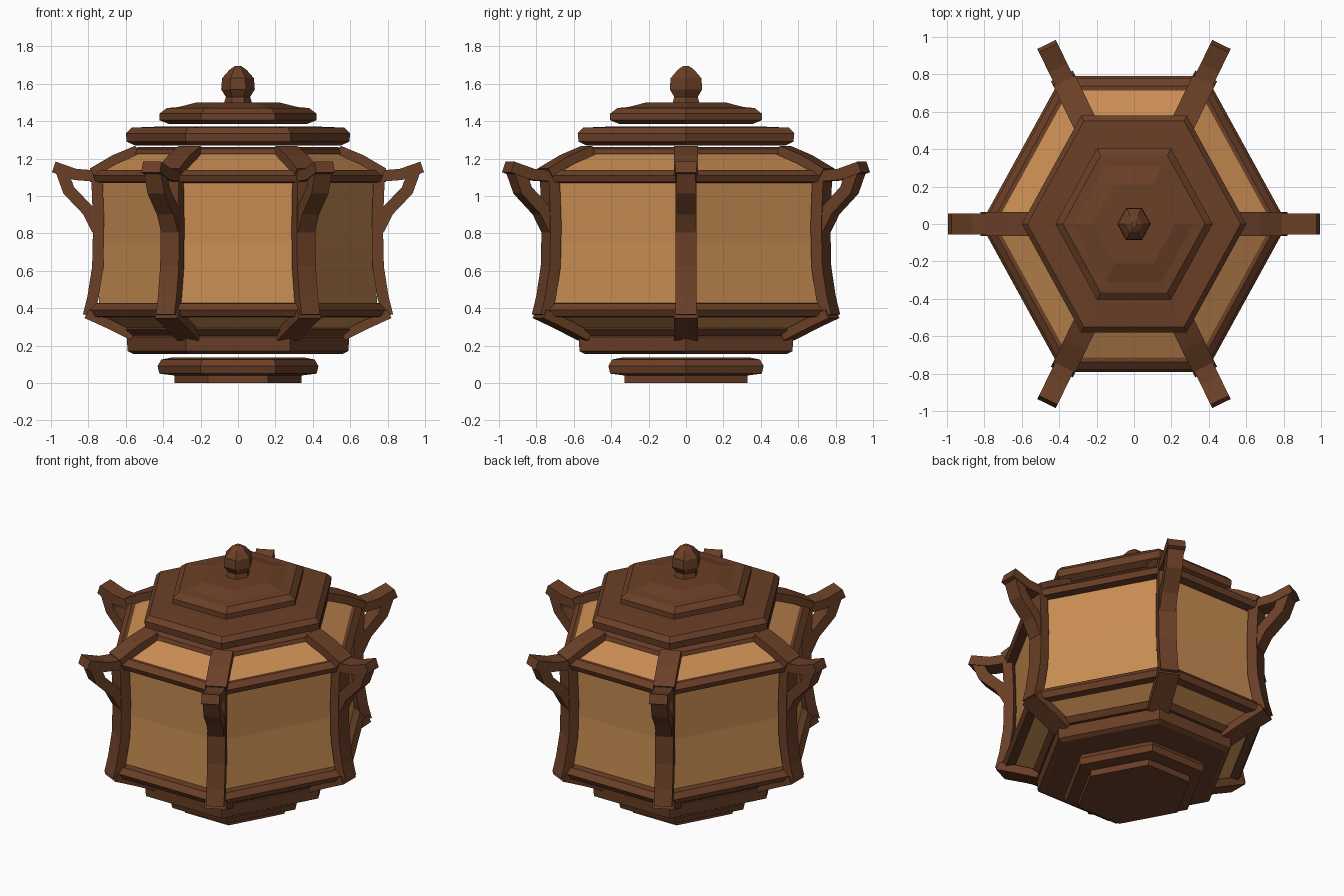
import bpy, bmesh
from mathutils import Vector

if "Cube" in bpy.data.objects:
    bpy.data.objects.remove(bpy.data.objects["Cube"], do_unlink=True)


def material(name, rgb):
    m = bpy.data.materials.new(name)
    m.use_nodes = True
    m.diffuse_color = (*rgb, 1)
    shader = m.node_tree.nodes["Principled BSDF"]
    shader.inputs["Base Color"].default_value = (*rgb, 1)
    shader.inputs["Roughness"].default_value = 0.8
    return m


WOOD = material("dark brown wood", (0.145, 0.05, 0.02))
PAPER = material("warm tan panel", (0.58, 0.265, 0.085))

# Directions of the six corners, slightly stretched front to back
CORNERS = [Vector(c) for c in ((1, 0), (0.47, 0.965), (-0.47, 0.965),
                               (-1, 0), (-0.47, -0.965), (0.47, -0.965))]


def finish(name, bm, mat):
    bmesh.ops.recalc_face_normals(bm, faces=bm.faces)
    mesh = bpy.data.meshes.new(name)
    bm.to_mesh(mesh)
    bm.free()
    mesh.materials.append(mat)
    obj = bpy.data.objects.new(name, mesh)
    bpy.context.collection.objects.link(obj)
    return obj


def hexagon(name, profile, mat, ring=False):
    """Sweep an (r, z) profile round the six corners; a ring is a closed loop."""
    bm = bmesh.new()
    loops = [[bm.verts.new((d.x * r, d.y * r, z)) for d in CORNERS] for r, z in profile]
    pairs = list(zip(loops, loops[1:]))
    if ring:
        pairs.append((loops[-1], loops[0]))
    else:
        bm.faces.new(loops[0])
        bm.faces.new(loops[-1])
    for a, b in pairs:
        for i in range(6):
            j = (i + 1) % 6
            bm.faces.new((a[i], a[j], b[j], b[i]))
    return finish(name, bm, mat)


def bars(name, path, thick, half):
    """Sweep a rectangular bar along an (r, z) path at every corner."""
    pts = [Vector(p) for p in path]
    bm = bmesh.new()
    for d in CORNERS:
        side = Vector((-d.y, d.x)).normalized() * half
        sections = []
        for i, p in enumerate(pts):
            before = (p - pts[i - 1]).normalized() if i else None
            after = (pts[i + 1] - p).normalized() if i < len(pts) - 1 else None
            before, after = before or after, after or before
            along = (before + after).normalized()
            n = Vector((along.y, -along.x)) * (thick / 2 / max(along.dot(after), 0.5))
            quad = []
            for q, s in ((p + n, 1), (p + n, -1), (p - n, -1), (p - n, 1)):
                xy = d * q.x + side * s
                quad.append(bm.verts.new((xy.x, xy.y, q.y)))
            sections.append(quad)
        for a, b in zip(sections, sections[1:]):
            for i in range(4):
                j = (i + 1) % 4
                bm.faces.new((a[i], a[j], b[j], b[i]))
        bm.faces.new(sections[0])
        bm.faces.new(sections[-1])
    return finish(name, bm, WOOD)


# Stepped foot and plinth
hexagon("foot", [(0.34, 0), (0.34, 0.04), (0.42, 0.05), (0.43, 0.09),
                 (0.41, 0.125), (0.36, 0.135)], WOOD)
hexagon("plinth", [(0.56, 0.155), (0.59, 0.17), (0.595, 0.245), (0.55, 0.27)], WOOD)

# Panelled body: lower slope, walls and shoulder
hexagon("body_panels", [(0.55, 0.255), (0.79, 0.385), (0.745, 0.41), (0.725, 0.75),
                        (0.735, 1.08), (0.77, 1.125), (0.52, 1.25)], PAPER)

# Horizontal rails
hexagon("lower_slope_trim", [(0.54, 0.25), (0.60, 0.255), (0.635, 0.285),
                             (0.61, 0.30), (0.55, 0.28)], WOOD, True)
hexagon("lower_rail", [(0.72, 0.43), (0.79, 0.425), (0.82, 0.39),
                       (0.80, 0.355), (0.74, 0.35)], WOOD, True)
hexagon("upper_rail", [(0.71, 1.065), (0.79, 1.075), (0.805, 1.11),
                       (0.765, 1.14), (0.70, 1.14)], WOOD, True)
hexagon("shoulder_trim", [(0.50, 1.23), (0.585, 1.225), (0.575, 1.25),
                          (0.53, 1.262), (0.50, 1.262)], WOOD, True)

# Corner posts, ribs and brackets
bars("corner_posts", [(0.80, 0.36), (0.775, 0.46), (0.75, 0.62), (0.745, 0.84),
                      (0.75, 0.98), (0.755, 1.11)], 0.06, 0.055)
bars("lower_ribs", [(0.56, 0.25), (0.69, 0.315), (0.81, 0.37)], 0.05, 0.065)
bars("shoulder_ribs", [(0.78, 1.125), (0.66, 1.195), (0.54, 1.245)], 0.05, 0.065)
bars("bracket_struts", [(0.75, 0.82), (0.80, 0.92), (0.905, 1.03), (0.945, 1.14)],
     0.065, 0.05)
bars("bracket_arms", [(0.74, 1.105), (0.87, 1.115), (0.985, 1.155)], 0.06, 0.055)

# Two-tier lid
hexagon("lower_lid", [(0.55, 1.27), (0.595, 1.29), (0.60, 1.335),
                      (0.57, 1.365), (0.40, 1.372)], WOOD)
hexagon("upper_lid", [(0.37, 1.385), (0.42, 1.405), (0.42, 1.44), (0.38, 1.47),
                      (0.32, 1.475), (0.22, 1.5)], WOOD)

# Knob on the lid
hexagon("knob", [(0.075, 1.495), (0.065, 1.53), (0.09, 1.57), (0.085, 1.63),
                 (0.045, 1.675), (0.015, 1.695)], WOOD)
